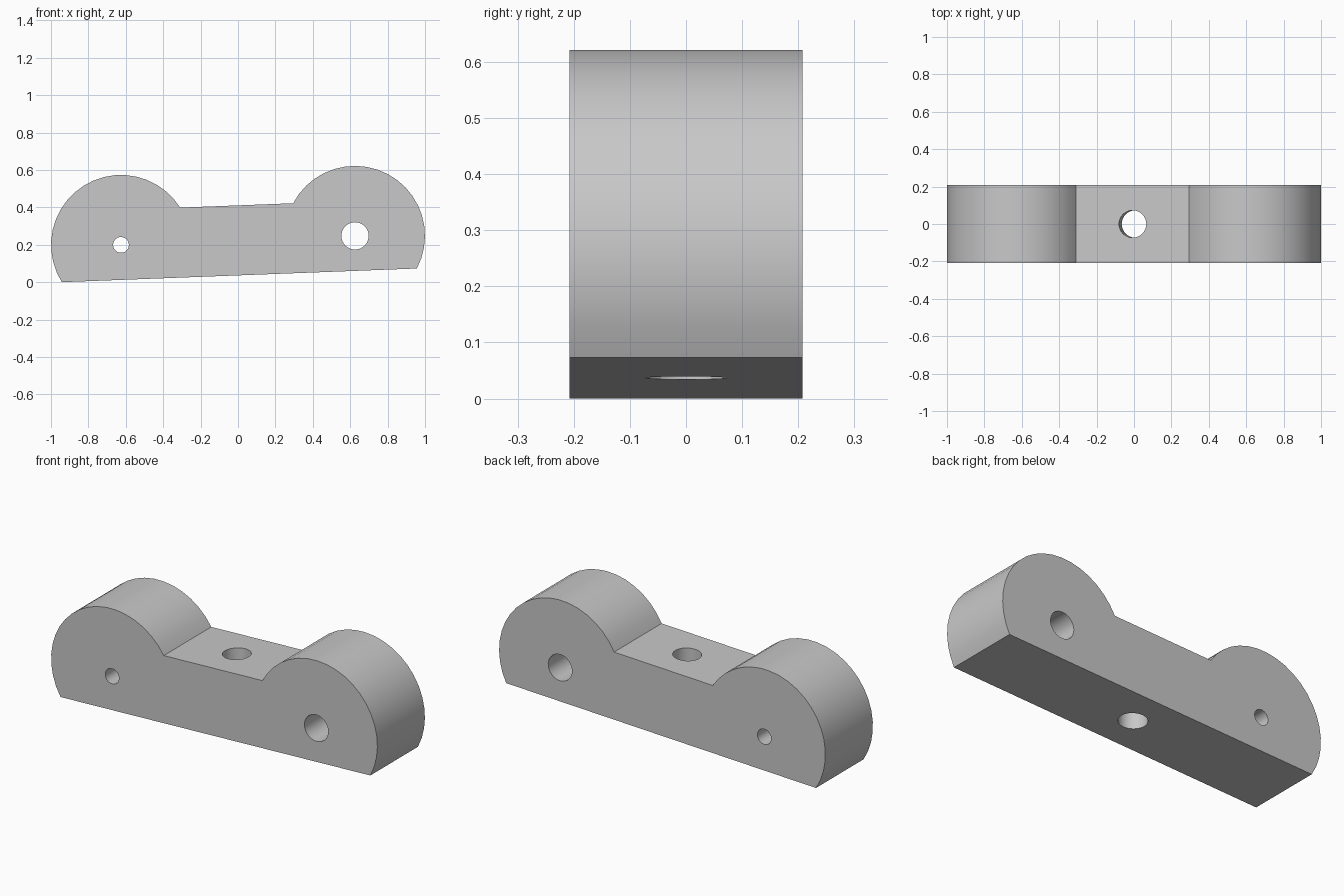
import bpy, bmesh, math
from mathutils import Matrix, Vector

if "Cube" in bpy.data.objects:
    bpy.data.objects.remove(bpy.data.objects["Cube"])

RADIUS = 0.374        # end lobes
SPACING = 0.626       # lobe centre from the middle
HALF_WEB = RADIUS / 2
HALF_DEPTH = 0.208
TILT = 0.0385
STEPS = 20

grey = bpy.data.materials.new("plain grey")
grey.diffuse_color = (0.58, 0.58, 0.58, 1)
grey.use_nodes = True
grey.node_tree.nodes["Principled BSDF"].inputs["Base Color"].default_value = grey.diffuse_color


def make_object(name, bm):
    bmesh.ops.recalc_face_normals(bm, faces=bm.faces)
    mesh = bpy.data.meshes.new(name)
    bm.to_mesh(mesh)
    bm.free()
    mesh.materials.append(grey)
    obj = bpy.data.objects.new(name, mesh)
    bpy.context.collection.objects.link(obj)
    return obj


def lobe_arc(side, start):
    """Half-circle running from the start angle, turning anticlockwise."""
    return [(side * SPACING + RADIUS * math.cos(start + math.pi * i / STEPS),
             RADIUS * math.sin(start + math.pi * i / STEPS)) for i in range(STEPS + 1)]


def drill(name, radius, x, axis):
    """Cut a round hole straight through the link."""
    bm = bmesh.new()
    turn = Matrix.Rotation(math.pi / 2, 4, 'X') if axis == 'Y' else Matrix()
    bmesh.ops.create_cone(bm, cap_ends=True, segments=32, radius1=radius, radius2=radius,
                          depth=2, matrix=Matrix.Translation((x, 0, 0)) @ turn)
    cutter = make_object(name, bm)
    cutter.hide_render = True
    mod = link.modifiers.new(name, 'BOOLEAN')
    mod.operation = 'DIFFERENCE'
    mod.solver = 'EXACT'
    mod.object = cutter
    bpy.ops.object.modifier_apply(modifier=mod.name)
    bpy.data.objects.remove(cutter)


# Link body: two lobes joined by a web, with a flat underside
profile = lobe_arc(1, -math.pi / 6) + lobe_arc(-1, math.pi / 6)
bm = bmesh.new()
face = bm.faces.new([bm.verts.new((x, -HALF_DEPTH, z)) for x, z in profile])
swept = bmesh.ops.extrude_face_region(bm, geom=[face])
bmesh.ops.translate(bm, vec=Vector((0, 2 * HALF_DEPTH, 0)),
                    verts=[v for v in swept["geom"] if isinstance(v, bmesh.types.BMVert)])
link = make_object("link_body", bm)
bpy.ops.object.select_all(action='DESELECT')
link.select_set(True)
bpy.context.view_layer.objects.active = link

# Holes: small and large pivots, and a vertical one through the web
drill("small_pivot_hole", 0.042, -SPACING, 'Y')
drill("large_pivot_hole", 0.073, SPACING, 'Y')
drill("web_hole", 0.073, 0, 'Z')

# Tilted stance and smooth curved walls
bpy.ops.object.shade_smooth_by_angle(angle=math.radians(25))
link.rotation_euler.y = -TILT
link.location.z = HALF_WEB * math.cos(TILT) + (SPACING + RADIUS * math.cos(math.pi / 6)) * math.sin(TILT)
